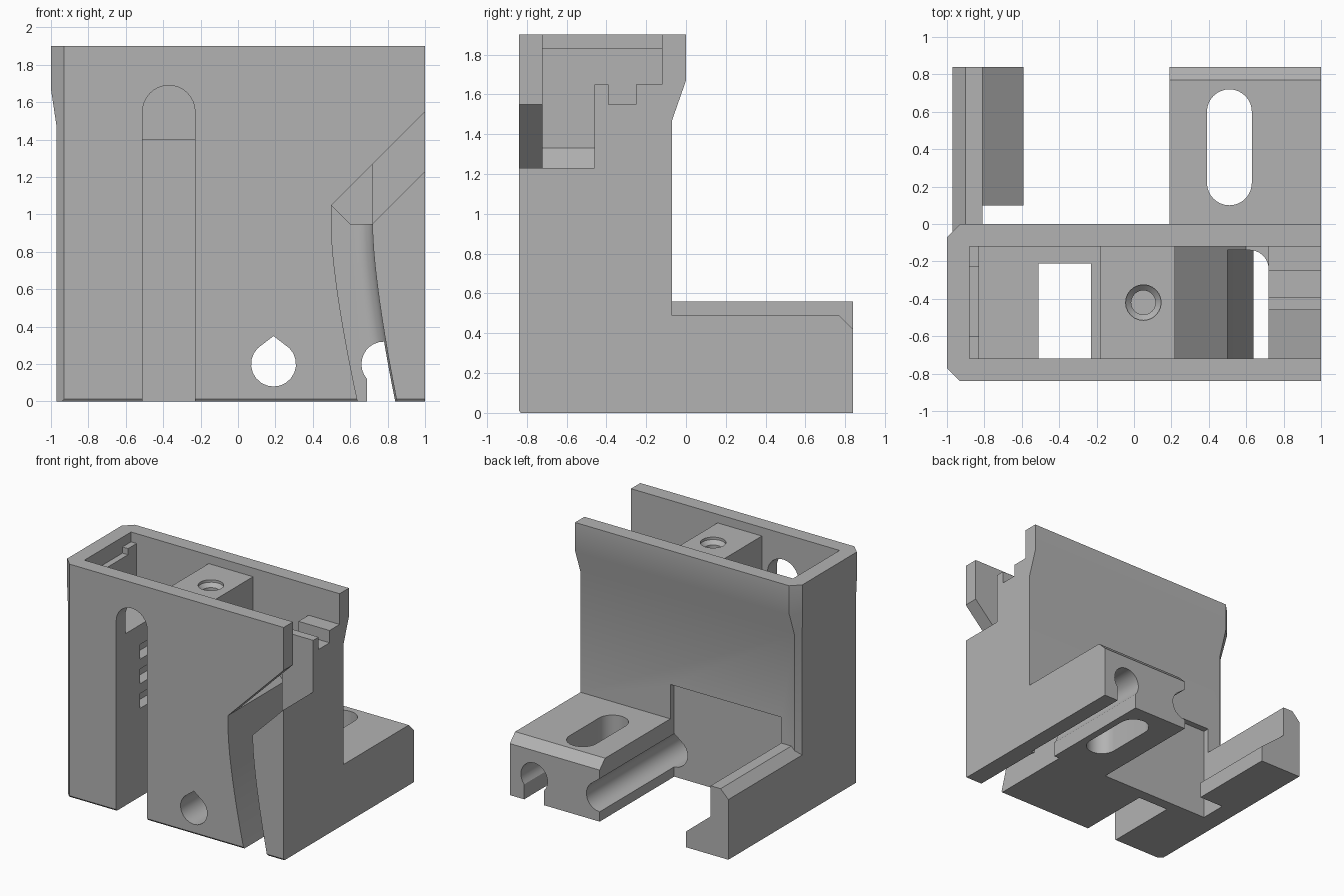
import bpy, bmesh, math
from mathutils import Vector

if "Cube" in bpy.data.objects:
    bpy.data.objects.remove(bpy.data.objects["Cube"])

grey = bpy.data.materials.new("plain grey")
grey.use_nodes = True
grey.diffuse_color = (0.45, 0.45, 0.45, 1)
grey.node_tree.nodes["Principled BSDF"].inputs["Base Color"].default_value = (0.45, 0.45, 0.45, 1)


def finish(name, bm):
    bmesh.ops.recalc_face_normals(bm, faces=bm.faces)
    mesh = bpy.data.meshes.new(name)
    bm.to_mesh(mesh)
    bm.free()
    mesh.materials.append(grey)
    obj = bpy.data.objects.new(name, mesh)
    bpy.context.collection.objects.link(obj)
    return obj


def loft(name, rings, rounded=None):
    """Skin equal-length rings and cap the ends; optionally round chosen edges."""
    bm = bmesh.new()
    loops = [[bm.verts.new(p) for p in ring] for ring in rings]
    n = len(loops[0])
    for a, b in zip(loops, loops[1:]):
        for i in range(n):
            bm.faces.new((a[i], a[(i + 1) % n], b[(i + 1) % n], b[i]))
    bm.faces.new(loops[0])
    bm.faces.new(loops[-1])
    if rounded:
        bmesh.ops.recalc_face_normals(bm, faces=bm.faces)
        edges = [e for e in bm.edges if all(rounded(v.co) for v in e.verts)]
        bmesh.ops.bevel(bm, geom=edges, offset=0.1, segments=6, profile=0.5, affect='EDGES')
    return finish(name, bm)


def along_y(name, pts, y0, y1, rounded=None):
    return loft(name, [[(x, y, z) for x, z in pts] for y in (y0, y1)], rounded)


def along_x(name, pts, x0, x1):
    return loft(name, [[(x, y, z) for y, z in pts] for x in (x0, x1)])


def box(name, x0, x1, y0, y1, z0, z1):
    return along_y(name, [(x0, z0), (x1, z0), (x1, z1), (x0, z1)], y0, y1)


def arc(cx, cy, r, a0, a1, n=16):
    angles = [math.radians(a0 + (a1 - a0) * i / n) for i in range(n + 1)]
    return [(cx + r * math.cos(a), cy + r * math.sin(a)) for a in angles]


def combine(target, tool, operation='DIFFERENCE'):
    tool.hide_render = True
    mod = target.modifiers.new(tool.name, 'BOOLEAN')
    mod.operation, mod.solver, mod.object = operation, 'EXACT', tool
    bpy.context.view_layer.objects.active = target
    bpy.ops.object.modifier_apply(modifier=mod.name)
    bpy.data.objects.remove(tool)


# Main housing with flared rim and chamfered left corners
def outline(z, left, back):
    c = 0.93 + left
    return [(1, -0.84, z), (1, back, z), (-0.93, back, z), (left, back + c, z),
            (left, -0.84 - c, z), (-0.93, -0.84, z)]


body = loft("bracket_housing", [outline(0, -0.97, -0.07), outline(1.47, -0.97, -0.07),
                                outline(1.67, -1, 0), outline(1.9, -1, 0)])

# Wide right foot and narrow left rail
combine(body, along_x("foot", [(-0.1, 0), (0.84, 0), (0.84, 0.42), (0.77, 0.49), (-0.1, 0.49)], 0.19, 1), 'UNION')
combine(body, along_y("rail", [(-0.97, 0), (-0.59, 0), (-0.59, 0.13), (-0.81, 0.31), (-0.81, 0.56),
                               (-0.9, 0.56), (-0.97, 0.49)], -0.15, 0.84), 'UNION')

# Upper cavity, leaving the screw block standing
combine(body, box("cavity", -0.88, -0.18, -0.72, -0.12, 1.4, 2))
combine(body, box("block_top", -0.2, 0.24, -0.72, -0.12, 1.83, 2))
combine(body, along_y("ramp_bay", [(0.22, 2), (0.22, 1.33), (0.5, 1.05), (0.6, 0.95), (0.72, 0.95),
                                   (0.72, 2)], -0.72, -0.12))

# Curved chute, open at the front and the bottom
heights = [0.9 * i / 10 for i in range(11)]
left_edge = [(0.5 + 0.14 * (1 - z / 0.9) ** 1.4, z) for z in reversed(heights)]
right_edge = [(0.72 + 0.13 * (1 - z / 0.9) ** 1.4, z) for z in heights]
chute = [(0.72, 1.27), (0.5, 1.05)] + left_edge + [(0.64, -0.1), (0.85, -0.1)] + right_edge
combine(body, along_y("chute", chute, -0.9, -0.14,
                      lambda p: p.y > -0.2 and p.x > 0.71))
combine(body, along_y("chute_exit", [(0.7, 1.25), (0.7, 0.93), (1.1, 1.33), (1.1, 1.65)], -0.9, -0.46))
combine(body, along_y("exit_bay", [(0.7, 0.93), (1.1, 1.33), (1.1, 2), (0.7, 2)], -0.72, -0.46))

# Open right end with a notched sill
combine(body, box("end_opening", 0.7, 1.1, -0.72, -0.12, 1.65, 2))
combine(body, box("sill_notch", 0.7, 1.1, -0.39, -0.25, 1.55, 1.7))

# Arched front slot with three small pockets in its side
combine(body, along_y("front_slot", [(-0.51, -0.1), (-0.23, -0.1)] + arc(-0.37, 1.55, 0.14, 0, 180),
                      -0.9, -0.21))
for z in (0.78, 0.98, 1.18):
    combine(body, box("pocket", -0.6, -0.5, -0.53, -0.3, z - 0.06, z + 0.06))

# Teardrop bore and keyhole channel running front to back
combine(body, along_y("teardrop_bore", arc(0.19, 0.2, 0.12, -225, 45) + [(0.19, 0.35)], -0.9, 0.9))
combine(body, along_y("keyhole_channel", [(0.69, -0.1), (0.87, -0.1)] + arc(0.78, 0.2, 0.12, -41, 221, 20),
                      -0.2, 0.9))

# Recess in the back between the feet
combine(body, box("back_recess", -0.81, 0.19, -0.12, 0.1, -0.1, 0.77))

# Rounded slot through the foot
slot = arc(0.51, 0.6, 0.12, 0, 180) + arc(0.51, 0.22, 0.12, 180, 360)
combine(body, loft("foot_slot", [[(x, y, z) for x, y in slot] for z in (-0.1, 0.7)]))

# Countersunk blind screw hole
levels = [(0.065, 1.5), (0.065, 1.78), (0.095, 1.81), (0.095, 1.9)]
combine(body, loft("screw_hole", [[(x, y, z) for x, y in arc(0.05, -0.42, r, 0, 345, 23)]
                                  for r, z in levels]))

# Small chamfer along the front bottom edge
combine(body, along_x("bottom_chamfer", [(-0.9, -0.04), (-0.8, -0.04), (-0.86, 0.04), (-0.9, 0.04)], -1.1, 1.1))

# Stepped ledge inside the left end of the cavity
ledge = [(-0.72, 1.4), (-0.12, 1.4), (-0.12, 1.82), (-0.23, 1.82), (-0.23, 1.77),
         (-0.6, 1.77), (-0.6, 1.82), (-0.72, 1.82)]
along_x("inner_ledge", ledge, -0.88, -0.83)

bpy.ops.object.select_all(action='DESELECT')
body.select_set(True)
bpy.context.view_layer.objects.active = body
bpy.ops.object.shade_smooth_by_angle(angle=math.radians(30))
